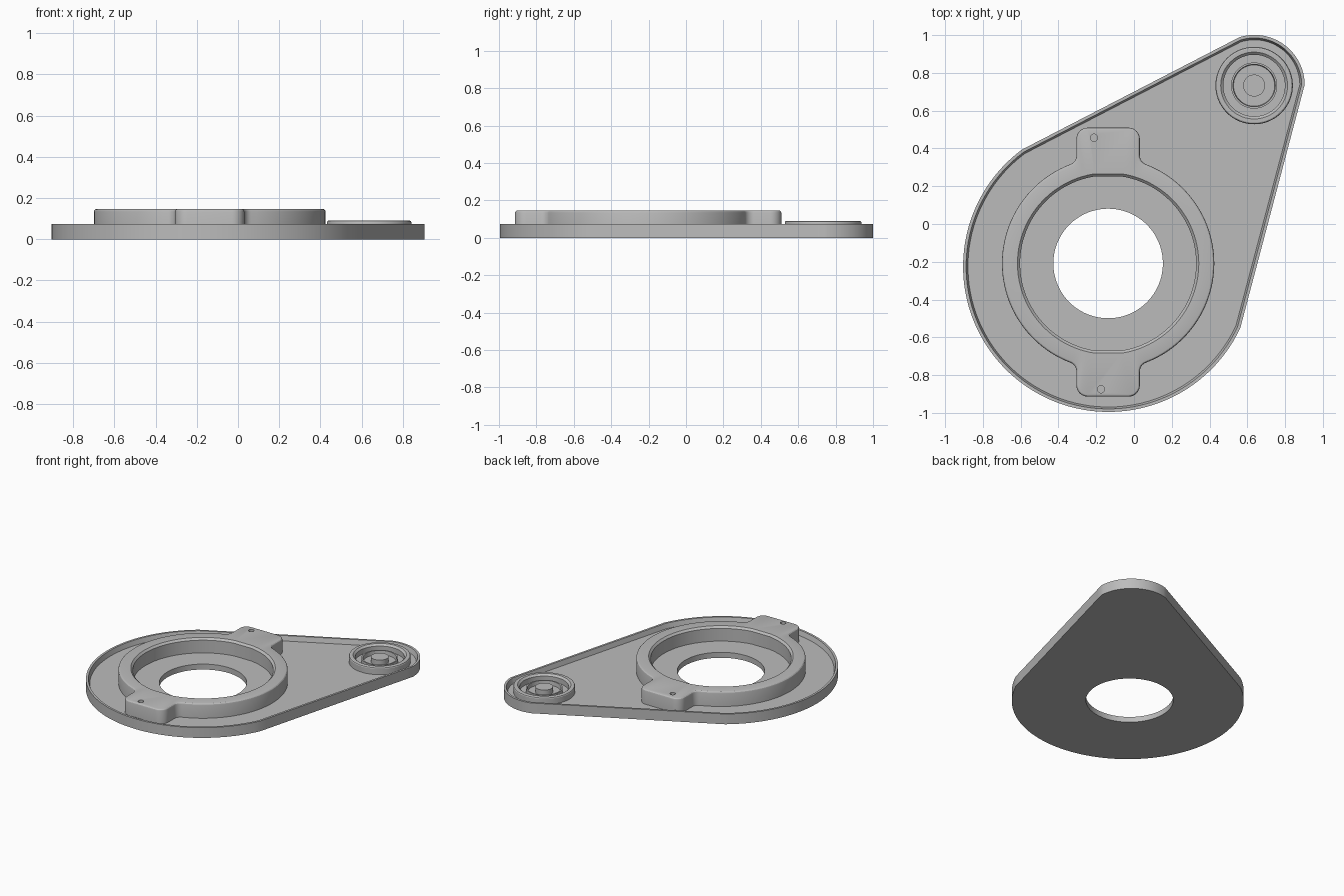
import bpy, bmesh
from math import sin, cos, atan2, radians, degrees, sqrt, pi

cube = bpy.data.objects.get("Cube")
if cube:
    bpy.data.objects.remove(cube, do_unlink=True)

grey = bpy.data.materials.new("plain grey")
grey.use_nodes = True
grey.diffuse_color = (0.5, 0.5, 0.5, 1)
grey.node_tree.nodes["Principled BSDF"].inputs["Base Color"].default_value = (0.5, 0.5, 0.5, 1)

FLOOR = 0.04
SUNK = FLOOR - 0.01
RING = (-0.137, -0.209)
BOSS = (0.636, 0.733)


def arc(c, r, a0, a1, n):
    """Points along an arc, angles in degrees."""
    angles = [radians(a0 + (a1 - a0) * i / n) for i in range(n + 1)]
    return [(c[0] + r * cos(a), c[1] + r * sin(a)) for a in angles]


def line(p, q, n):
    """Points strictly between p and q."""
    return [(p[0] + (q[0] - p[0]) * i / n, p[1] + (q[1] - p[1]) * i / n) for i in range(1, n)]


def on_circle(points, c, r):
    """Each point moved along its ray from c onto a circle."""
    angles = [atan2(y - c[1], x - c[0]) for x, y in points]
    return [(c[0] + r * cos(a), c[1] + r * sin(a)) for a in angles]


def loft(name, loops, closed=True):
    """Skin (points, z) loops; closed joins last to first, otherwise ends are capped."""
    bm = bmesh.new()
    rows = [[bm.verts.new((x, y, z)) for x, y in pts] for pts, z in loops]
    n = len(rows[0])
    pairs = list(zip(rows, rows[1:]))
    if closed:
        pairs.append((rows[-1], rows[0]))
    else:
        bm.faces.new(rows[0])
        bm.faces.new(rows[-1])
    for a, b in pairs:
        for i in range(n):
            j = (i + 1) % n
            bm.faces.new((a[i], a[j], b[j], b[i]))
    bmesh.ops.recalc_face_normals(bm, faces=bm.faces)
    mesh = bpy.data.meshes.new(name)
    bm.to_mesh(mesh)
    bm.free()
    mesh.materials.append(grey)
    ob = bpy.data.objects.new(name, mesh)
    bpy.context.collection.objects.link(ob)
    return ob


def smooth(ob):
    bpy.ops.object.select_all(action='DESELECT')
    ob.select_set(True)
    bpy.context.view_layer.objects.active = ob
    bpy.ops.object.shade_smooth_by_angle(angle=radians(25))


# Base plate: teardrop outline with a thin raised lip and a round opening
def plate_outline(inset):
    big = arc((-0.135, -0.225), 0.77 - inset, 126.5, 335, 72)
    small = arc((0.637, 0.734), 0.267 - inset, 1, 107, 28)
    return big + line(big[-1], small[0], 24) + small + line(small[-1], big[0], 24)


outer = plate_outline(0)
hole = on_circle(outer, RING, 0.29)
plate = loft("base_plate", [
    (outer, 0), (outer, 0.075), (plate_outline(0.016), 0.075),
    (plate_outline(0.026), FLOOR), (hole, FLOOR), (hole, 0)])
smooth(plate)


# Collar: round ring with two filleted tabs
def quadrant(inset, reach):
    """Ring arc, concave fillet and rounded tab corner in the +x +y quarter."""
    r, w, top = 0.562 - inset, 0.168 - inset, reach - inset
    f, c = 0.05 + inset, 0.06 - inset
    fy = sqrt((r + f) ** 2 - (w + f) ** 2)
    a = degrees(atan2(fy, w + f))
    return (arc((0, 0), r, 1, a, 24)
            + arc((w + f, fy), f, a + 180, 180, 8)[1:]
            + arc((w - c, top - c), c, 0, 90, 8))


def collar_outline(inset):
    back, front = quadrant(inset, 0.719), quadrant(inset, 0.705)
    pts = back + [(-x, y) for x, y in reversed(back)]
    pts += [(-x, -y) for x, y in front] + [(x, -y) for x, y in reversed(front)]
    return [(x + RING[0], y + RING[1]) for x, y in pts]


TOP, ROUND = 0.147, 0.014
outer = collar_outline(0)
loops = [(outer, SUNK)]
for k in range(4):
    t = k * pi / 6
    loops.append((collar_outline(ROUND * (1 - cos(t))), TOP - ROUND * (1 - sin(t))))
loops += [(on_circle(outer, RING, 0.48), TOP),
          (on_circle(outer, RING, 0.466), TOP - 0.014),
          (on_circle(outer, RING, 0.466), SUNK)]
collar = loft("collar", loops)

# Small pin holes in the tabs
for i, c in enumerate([(-0.212, 0.457), (-0.175, -0.875)]):
    cutter = loft("pin_hole_cutter", [(arc(c, 0.019, 0, 345, 23), z) for z in (0.09, 0.2)], False)
    cutter.hide_render = True
    mod = collar.modifiers.new("pin_hole", 'BOOLEAN')
    mod.operation = 'DIFFERENCE'
    mod.solver = 'EXACT'
    mod.object = cutter
    bpy.context.view_layer.objects.active = collar
    bpy.ops.object.modifier_apply(modifier=mod.name)
    bpy.data.objects.remove(cutter, do_unlink=True)
smooth(collar)


# Small boss: concentric rings around a centre pin
def turned(name, profile, closed=True):
    ob = loft(name, [(arc(BOSS, r, 0, 355, 71), z) for r, z in profile], closed)
    smooth(ob)


turned("boss_outer_ring", [(0.205, SUNK), (0.205, 0.082), (0.202, 0.088), (0.196, 0.091),
                           (0.177, 0.091), (0.163, 0.078), (0.163, SUNK)])
turned("boss_inner_ring", [(0.122, SUNK), (0.122, 0.07), (0.112, 0.07), (0.108, SUNK)])
turned("boss_pin", [(0.058, SUNK), (0.058, 0.078)], False)
